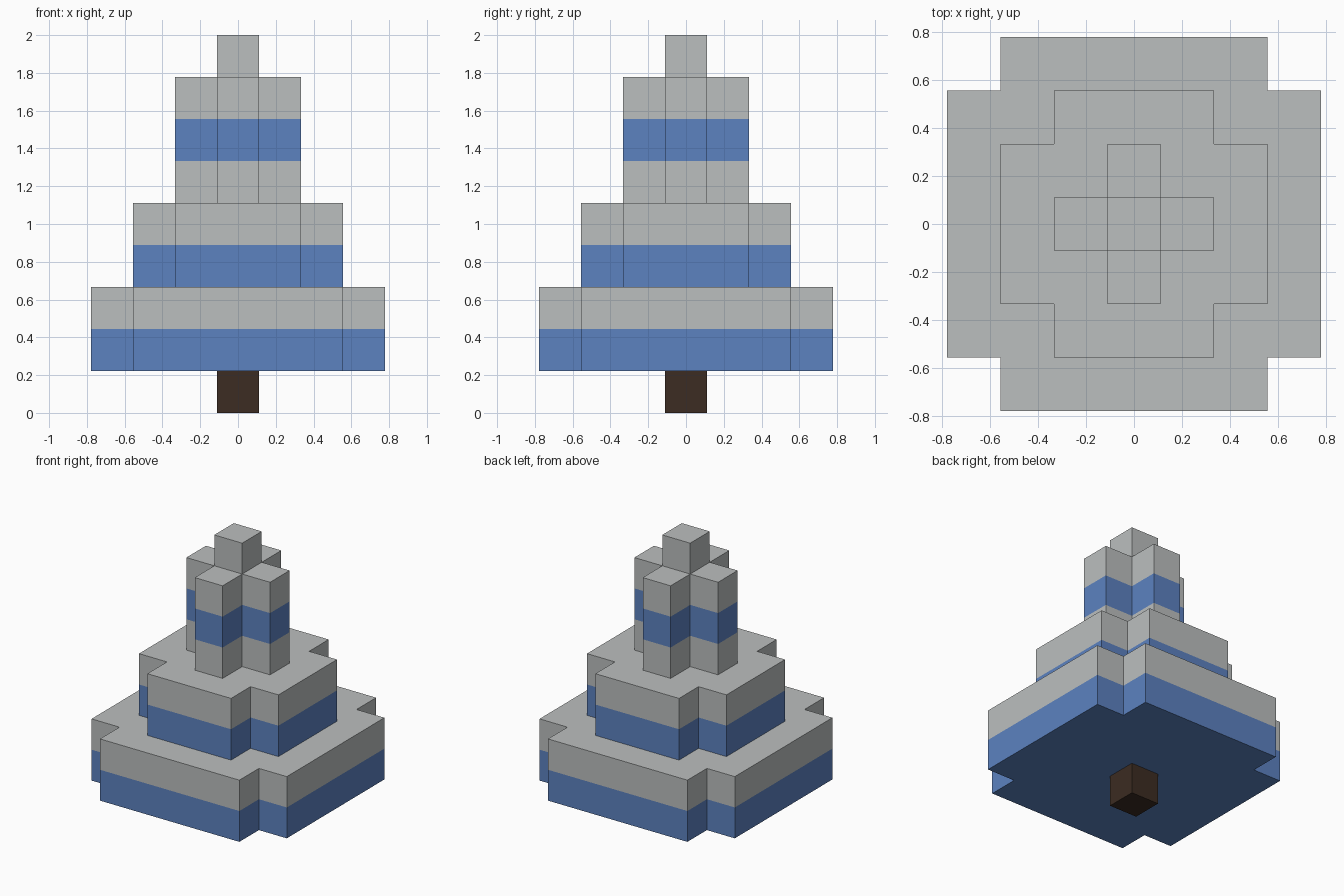
import bpy
import bmesh

cube = bpy.data.objects.get("Cube")
if cube:
    bpy.data.objects.remove(cube, do_unlink=True)

UNIT = 2 / 9  # one block of the stepped tree


def make_material(name, color):
    mat = bpy.data.materials.new(name)
    mat.use_nodes = True
    mat.diffuse_color = color
    mat.node_tree.nodes["Principled BSDF"].inputs["Base Color"].default_value = color
    return mat


snow = make_material("snow_grey", (0.50, 0.52, 0.52, 1))
needles = make_material("needle_blue", (0.107, 0.223, 0.527, 1))
bark = make_material("bark_brown", (0.045, 0.025, 0.016, 1))


def square(h):
    return [(-h, -h), (h, -h), (h, h), (-h, h)]


def notched_square(h):
    """Square outline with a one-block notch at each corner."""
    n = h - 1
    corner = [(h, -n), (h, n), (n, n)]
    points = []
    for _ in range(4):
        points += corner
        corner = [(-y, x) for x, y in corner]
    return points


def stack(name, outline, bottom, bands):
    """Raise an outline one block per band, colouring each band's faces."""
    mesh = bpy.data.meshes.new(name)
    materials = list(dict.fromkeys(bands))
    for mat in materials:
        mesh.materials.append(mat)
    bm = bmesh.new()

    def ring(level):
        return [bm.verts.new((x * UNIT, y * UNIT, level * UNIT)) for x, y in outline]

    lower = ring(bottom)
    bm.faces.new(lower[::-1]).material_index = materials.index(bands[0])
    for i, mat in enumerate(bands):
        upper = ring(bottom + i + 1)
        for k in range(len(outline)):
            j = (k + 1) % len(outline)
            side = bm.faces.new((lower[k], lower[j], upper[j], upper[k]))
            side.material_index = materials.index(mat)
        lower = upper
    bm.faces.new(lower).material_index = materials.index(bands[-1])
    bmesh.ops.recalc_face_normals(bm, faces=bm.faces)
    bm.to_mesh(mesh)
    bm.free()
    bpy.context.collection.objects.link(bpy.data.objects.new(name, mesh))


# Trunk, three tiers of branches, and the tip
stack("trunk", square(0.5), 0, [bark])
stack("lower_branches", notched_square(3.5), 1, [needles, snow])
stack("middle_branches", notched_square(2.5), 3, [needles, snow])
stack("upper_branches", notched_square(1.5), 5, [snow, needles, snow])
stack("tree_tip", square(0.5), 8, [snow])
